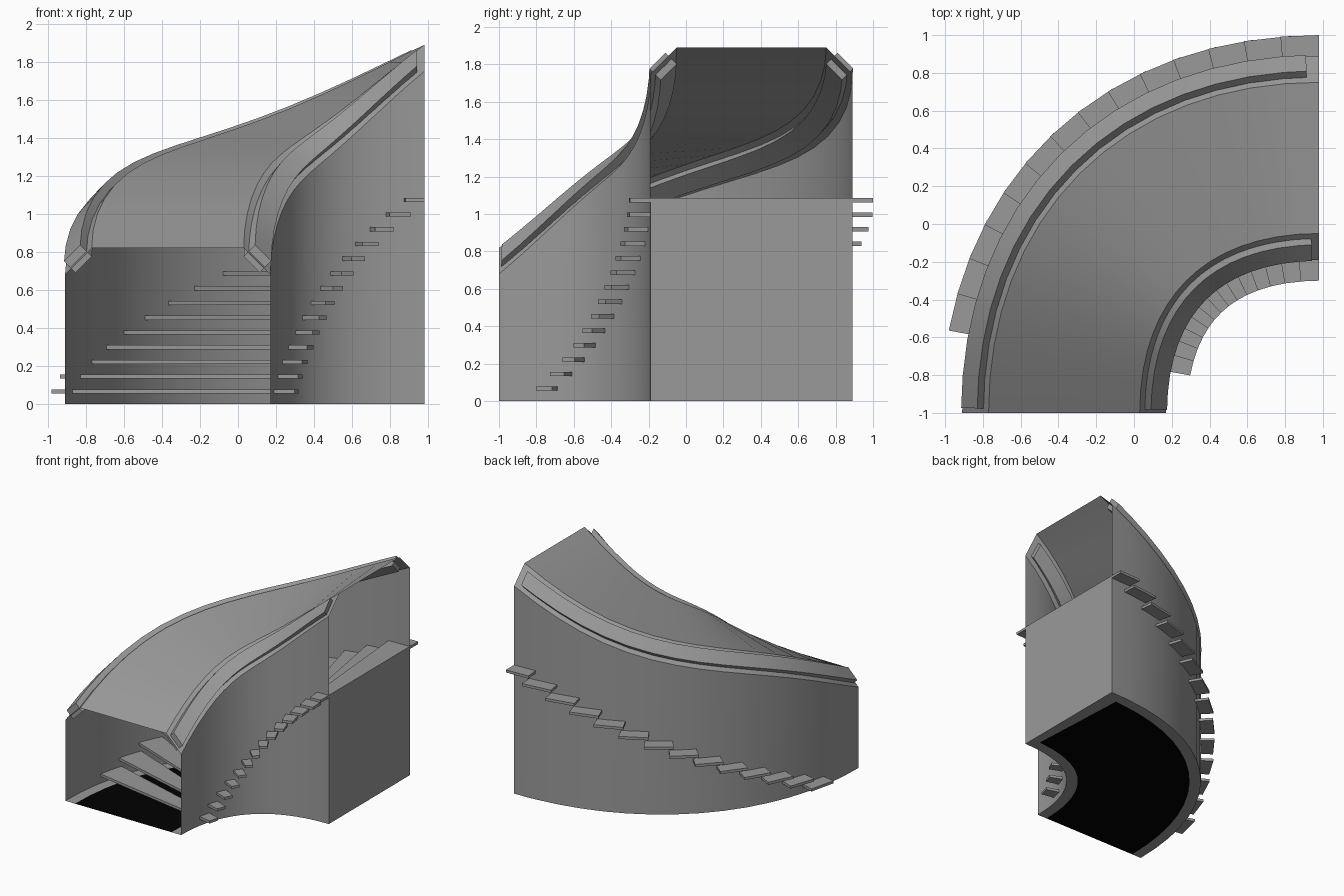
import bpy, math
from mathutils import Vector

if "Cube" in bpy.data.objects:
    bpy.data.objects.remove(bpy.data.objects["Cube"])

R, H = 1.35, 0.825           # centre-line radius and curve handle length
HALF = 0.54                  # half width of the passage
SEG = 16

def material(label, v):
    m = bpy.data.materials.new(label)
    m.diffuse_color = (v, v, v, 1)
    m.use_nodes = True
    m.node_tree.nodes["Principled BSDF"].inputs["Base Color"].default_value = m.diffuse_color
    return m

GREY = material("dark_grey", 0.32)
BLACK = material("black", 0.0)

def rise(t):
    return 1.07 * (t + 0.06 * math.sin(2 * math.pi * t))

def path(t, off, z):
    """Point on the quarter-turn curve, offset sideways (positive = outside)."""
    s = 1 - t
    p = [Vector(c) for c in ((R, 0), (R, H), (H, R), (0, R))]
    c = s**3 * p[0] + 3*s*s*t * p[1] + 3*s*t*t * p[2] + t**3 * p[3]
    d = s*s * (p[1]-p[0]) + 2*s*t * (p[2]-p[1]) + t*t * (p[3]-p[2])
    d.normalize()
    u = c + Vector((d.y, -d.x)) * off
    return (0.98 - u.x, -1 + u.y, z)

def make(name, verts, faces, smooth=False):
    me = bpy.data.meshes.new(name)
    me.from_pydata(verts, [], faces)
    me.materials.append(GREY)
    ob = bpy.data.objects.new(name, me)
    bpy.context.collection.objects.link(ob)
    if smooth:
        bpy.ops.object.select_all(action='DESELECT')
        ob.select_set(True)
        bpy.context.view_layer.objects.active = ob
        bpy.ops.object.shade_smooth_by_angle(angle=math.radians(25))
    return ob

def sweep(name, section, ts, closed=False):
    """Sweep (offset, height, follows_slope) points along the curve."""
    n = len(section)
    verts = [path(t, o, z + (rise(t) if f else 0)) for t in ts for o, z, f in section]
    faces = []
    for i in range(len(ts) - 1):
        for j in range(n if closed else n - 1):
            a, b = i*n + j, i*n + (j + 1) % n
            faces.append((a, a + n, b + n, b))
    if closed:
        last = (len(ts) - 1) * n
        faces += [tuple(range(n)), tuple(last + j for j in reversed(range(n)))]
    return make(name, verts, faces, True)

ts = [i / SEG for i in range(SEG + 1)]

# walls and chamfered roof
sweep("walls_and_roof", [(-HALF, 0, 0), (-HALF, 0.68, 1), (-0.40, 0.82, 1),
                         (0.40, 0.82, 1), (HALF, 0.68, 1), (HALF, 0, 0)], ts)

# trim bars set through both roof chamfers
trim_ts = [0.008] + ts[1:-1] + [0.978]
for name, s in (("outer_trim", 1), ("inner_trim", -1)):
    sec = [(0.485, 0.68, 1), (0.545, 0.74, 1), (0.46, 0.825, 1), (0.40, 0.765, 1)]
    if s < 0:
        sec.reverse()
    sweep(name, [(s * o, z, f) for o, z, f in sec], trim_ts, True)

# wall below the upper doorway
make("upper_end_wall", [path(1, -HALF, 0), path(1, HALF, 0),
                        path(1, HALF, 1.085), path(1, -HALF, 1.085)], [(0, 1, 2, 3)])

# floor: grey rim with a black middle
floor = sweep("floor", [(o, 0, 0) for o in (-HALF, -0.45, 0.45, HALF)],
              ts[:-1] + [0.96, 1])
floor.data.materials.append(BLACK)
for p in floor.data.polygons:
    if p.index % 3 == 1 and p.index < 3 * SEG:
        p.material_index = 1

# treads passing through both walls
for k in range(1, 15):
    a = (k + 1) / SEG + 0.01 * (1 - ((k - 1) / 13) ** 3)
    b = min((k + 2) / SEG + 0.018, 1)
    top = 0.0775 * k
    verts = [path(t, o, z) for z in (top - 0.022, top)
             for t, o in ((a, -0.65), (a, 0.65), (b, 0.65), (b, -0.65))]
    ob = make(f"tread_{k:02d}", verts, [(3, 2, 1, 0), (4, 5, 6, 7), (0, 1, 5, 4),
                                        (1, 2, 6, 5), (2, 3, 7, 6), (3, 0, 4, 7)])
    # orient the faces outward
    if ob.data.polygons[1].normal.z < 0:
        ob.data.flip_normals()
